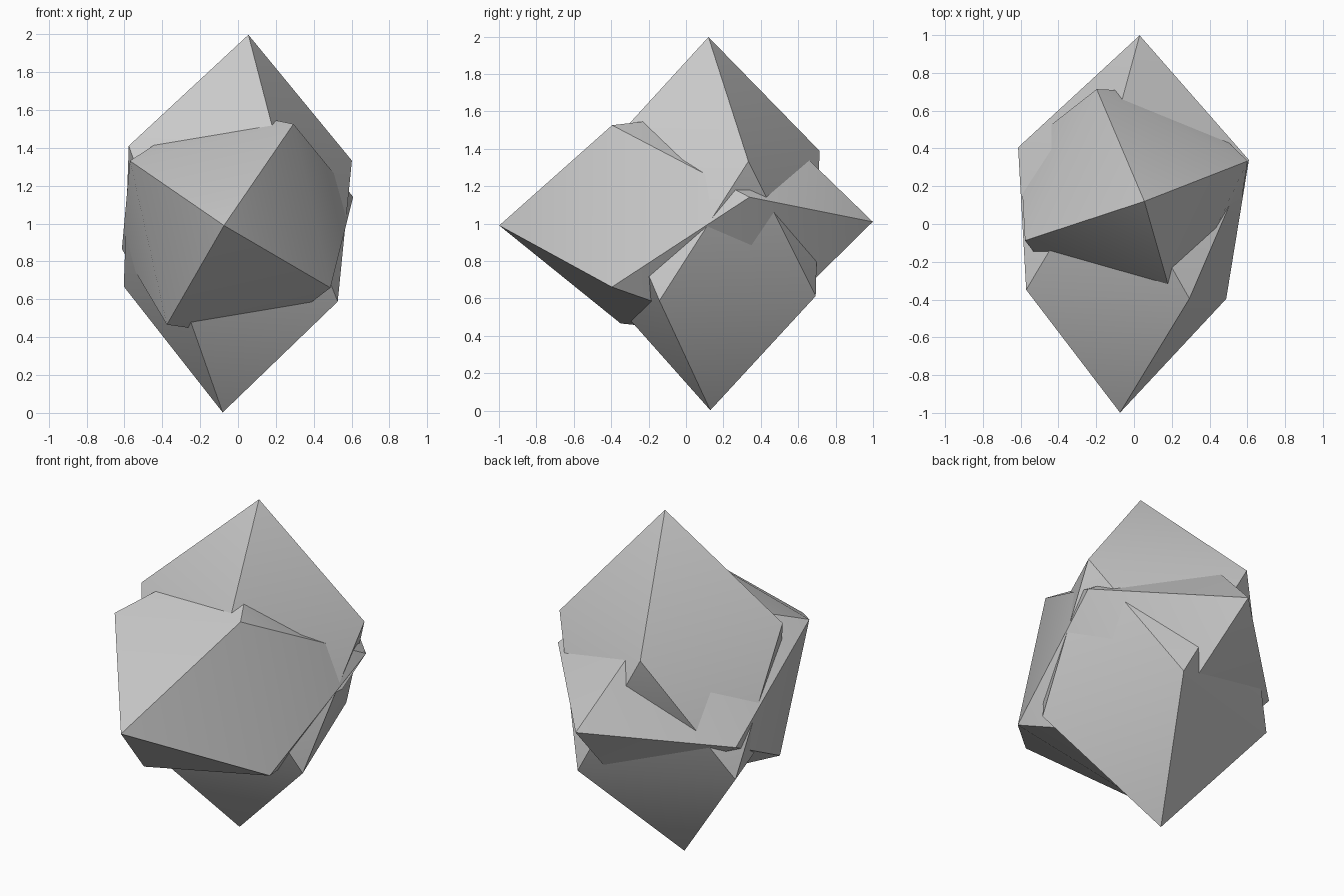
import bpy
import bmesh
from math import cos, sin, sqrt, radians
from mathutils import Matrix, Vector

old = bpy.data.objects.get("Cube")
if old:
    bpy.data.objects.remove(old, do_unlink=True)

GREY = (0.6, 0.6, 0.6, 1.0)
stone = bpy.data.materials.new("stone_grey")
stone.use_nodes = True
stone.diffuse_color = GREY
stone.node_tree.nodes["Principled BSDF"].inputs["Base Color"].default_value = GREY


def crystal(name, centre, axis, twist, base=Matrix.Identity(4)):
    """Square antiprism with equilateral sides, capped by two pyramids."""
    edge = 2 / (sqrt(2) + 2 ** -0.25)
    radius = edge / sqrt(2)
    half = edge * 2 ** -0.25 / 2
    bm = bmesh.new()

    def ring(z, start):
        angles = [radians(start + 90 * i) for i in range(4)]
        return [bm.verts.new((radius * cos(a), radius * sin(a), z)) for a in angles]

    upper, lower = ring(half, twist), ring(-half, twist - 45)
    tip, foot = bm.verts.new((0, 0, 1)), bm.verts.new((0, 0, -1))
    for i in range(4):
        j = (i + 1) % 4
        bm.faces.new((upper[i], upper[j], tip))
        bm.faces.new((lower[j], lower[i], foot))
        bm.faces.new((lower[i], lower[j], upper[i]))
        bm.faces.new((upper[j], upper[i], lower[j]))
    bmesh.ops.recalc_face_normals(bm, faces=bm.faces)

    tilt = Vector((0, 0, 1)).rotation_difference(Vector(axis)).to_matrix().to_4x4()
    bm.transform(Matrix.Translation(centre) @ base @ tilt)
    mesh = bpy.data.meshes.new(name)
    bm.to_mesh(mesh)
    bm.free()
    mesh.materials.append(stone)
    obj = bpy.data.objects.new(name, mesh)
    bpy.context.collection.objects.link(obj)

    # Soften only the shallow edges between the caps and the middle
    bpy.ops.object.select_all(action="DESELECT")
    obj.select_set(True)
    bpy.context.view_layer.objects.active = obj
    bpy.ops.object.shade_smooth_by_angle(angle=radians(30))


# Two crossing crystals, one standing and one pointing forward
crystal("upright_crystal", (-0.013, 0.125, 1), (0.068, -0.005, 1), 19.6)
crystal("forward_crystal", (-0.022, 0, 1), (-0.052, -0.01, 1), 57.7,
        Matrix.Rotation(radians(90), 4, "X"))
